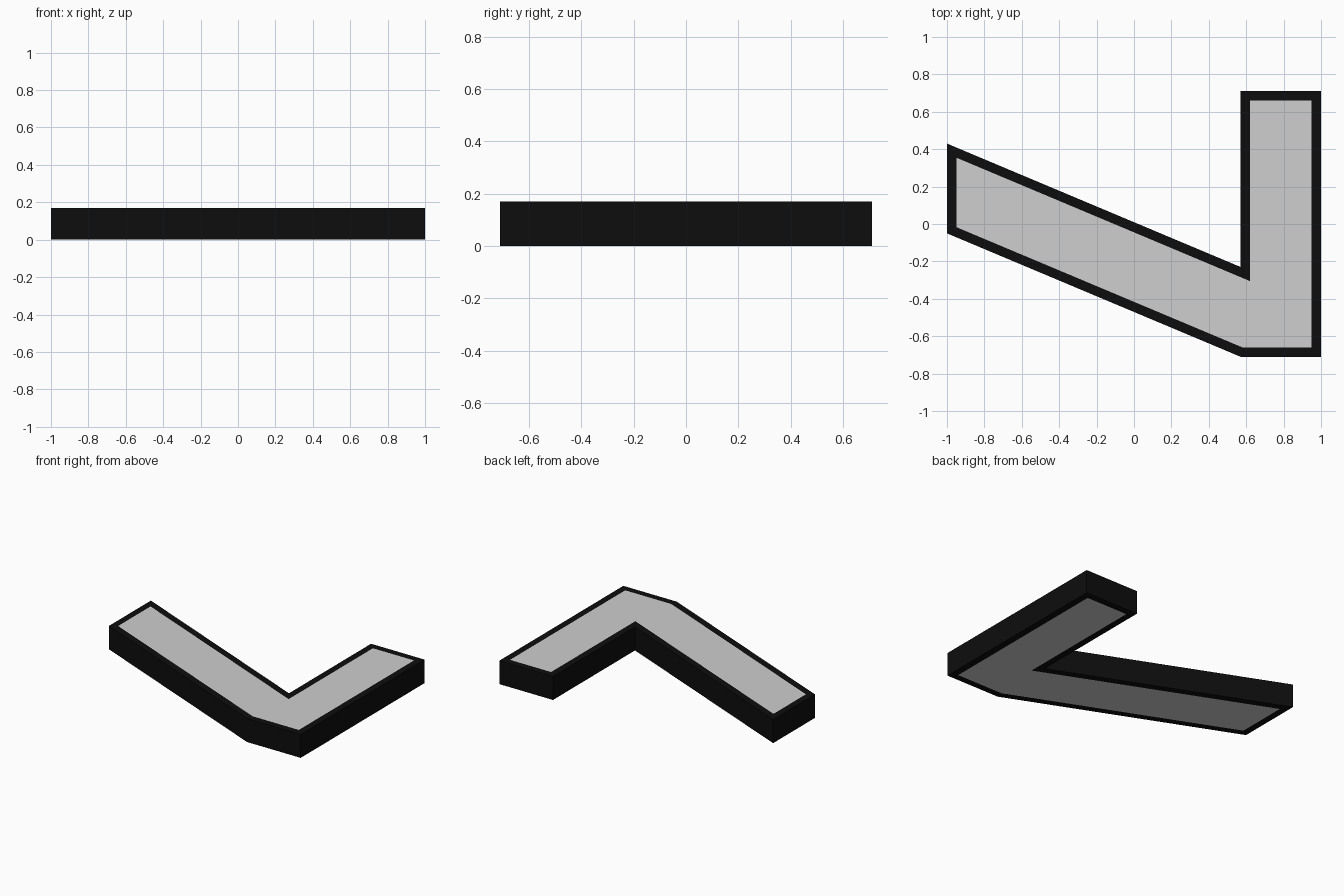
import bpy
import bmesh
from mathutils import Vector

HEIGHT = 0.17
RIM = 0.05
OUTLINE = [(-1, -0.05), (0.57, -0.71), (1, -0.71), (1, 0.71),
           (0.57, 0.71), (0.57, -0.23), (-1, 0.43)]

cube = bpy.data.objects.get("Cube")
if cube:
    bpy.data.objects.remove(cube, do_unlink=True)


def flat_material(name, level):
    mat = bpy.data.materials.new(name)
    mat.use_nodes = True
    colour = (level, level, level, 1)
    mat.diffuse_color = colour
    bsdf = next(n for n in mat.node_tree.nodes if n.type == 'BSDF_PRINCIPLED')
    bsdf.inputs["Base Color"].default_value = colour
    return mat


# Bent bar: outline extruded upwards
bm = bmesh.new()
base = bm.faces.new([bm.verts.new((x, y, 0)) for x, y in OUTLINE])
extruded = bmesh.ops.extrude_face_region(bm, geom=[base], use_keep_orig=True)
top_verts = [g for g in extruded["geom"] if isinstance(g, bmesh.types.BMVert)]
bmesh.ops.translate(bm, verts=top_verts, vec=Vector((0, 0, HEIGHT)))
bmesh.ops.recalc_face_normals(bm, faces=bm.faces)

# Light panels inset flush in the top and bottom, leaving a dark rim
for panel in [f for f in bm.faces if abs(f.normal.z) > 0.9]:
    bmesh.ops.inset_region(bm, faces=[panel], thickness=RIM,
                           use_even_offset=True, use_boundary=True)
    panel.material_index = 1

mesh = bpy.data.meshes.new("bent_bar")
bm.to_mesh(mesh)
bm.free()
mesh.materials.append(flat_material("black", 0.004))
mesh.materials.append(flat_material("light grey", 0.62))
bar = bpy.data.objects.new("bent_bar", mesh)
bpy.context.collection.objects.link(bar)
